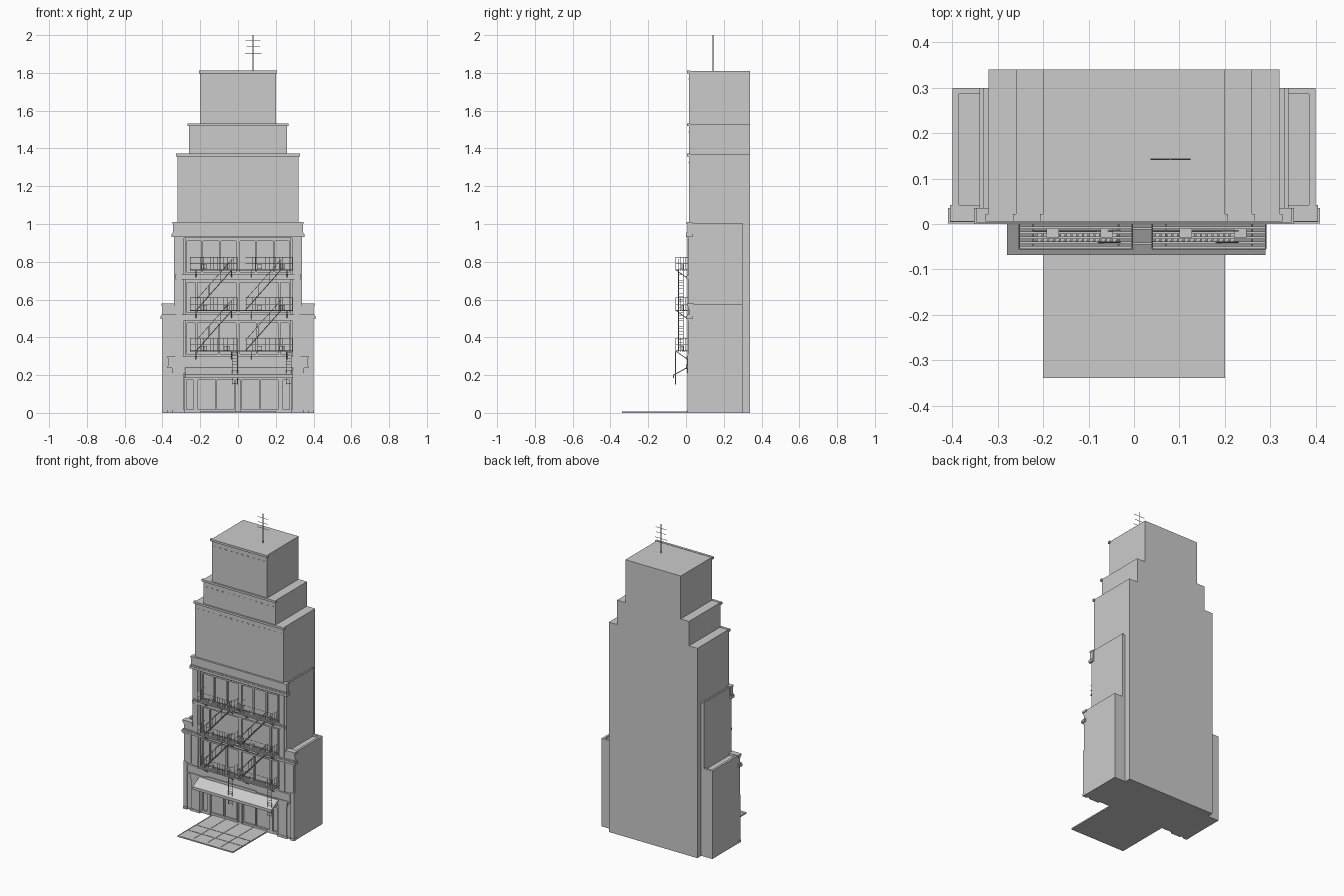
import bpy, bmesh, math
from mathutils import Vector, Matrix

stone = bpy.data.materials.new("plain grey")
stone.diffuse_color = (0.6, 0.6, 0.6, 1)


class Part:
    """Collects boxes and bars into one named object."""

    def __init__(self, name):
        self.name, self.bm = name, bmesh.new()

    def box(self, x0, x1, y0, y1, z0, z1):
        m = Matrix.Translation(((x0 + x1) / 2, (y0 + y1) / 2, (z0 + z1) / 2))
        m = m @ Matrix.Diagonal((x1 - x0, y1 - y0, z1 - z0, 1))
        bmesh.ops.create_cube(self.bm, size=1, matrix=m)

    def pair(self, x0, x1, *yz):
        self.box(x0, x1, *yz)
        self.box(-x1, -x0, *yz)

    def bar(self, a, b, r=0.0014, sides=4):
        a, b = Vector(a), Vector(b)
        d = b - a
        m = Matrix.Translation((a + b) / 2) @ d.to_track_quat('Z', 'Y').to_matrix().to_4x4()
        bmesh.ops.create_cone(self.bm, cap_ends=True, segments=sides, radius1=r,
                              radius2=r, depth=d.length, matrix=m)

    def slab(self, profile, x0, x1):
        # a (y, z) outline extruded along x
        f = self.bm.faces.new([self.bm.verts.new((x0, y, z)) for y, z in profile])
        ext = bmesh.ops.extrude_face_region(self.bm, geom=[f])['geom']
        bmesh.ops.translate(self.bm, vec=(x1 - x0, 0, 0),
                            verts=[v for v in ext if isinstance(v, bmesh.types.BMVert)])

    def done(self):
        bmesh.ops.recalc_face_normals(self.bm, faces=self.bm.faces)
        me = bpy.data.meshes.new(self.name)
        self.bm.to_mesh(me)
        self.bm.free()
        me.materials.append(stone)
        bpy.context.collection.objects.link(bpy.data.objects.new(self.name, me))


# Stepped tower with front coping and dentils on each setback
p = Part("tower")
p.box(-0.32, 0.32, 0.03, 0.34, 0, 0.95)
tiers = [(0.32, 0.95, 1.37), (0.26, 1.37, 1.53), (0.20, 1.53, 1.81)]
for w, z0, z1 in tiers:
    p.box(-w, w, 0.015, 0.34, z0, z1)
p.done()
p = Part("tower_coping")
for w, z0, z1 in tiers:
    p.box(-w - 0.007, w + 0.007, 0.006, 0.022, z1 - 0.012, z1 + 0.002)
    n = int(w * 50)
    for i in range(n):
        x = -w + (i + 0.5) * 2 * w / n
        p.box(x - 0.005, x + 0.005, 0.012, 0.018, z1 - 0.046, z1 - 0.041)
p.done()

# Side shoulders and lower wings with raised roof edges
p = Part("shoulders")
p.pair(0.315, 0.34, 0.015, 0.30, 0, 1.0)
p.pair(0.332, 0.34, 0.015, 0.30, 0.99, 1.005)
p.done()
p = Part("wings")
p.pair(0.335, 0.40, 0.015, 0.30, 0, 0.562)
p.pair(0.386, 0.40, 0.015, 0.30, 0.55, 0.575)
p.pair(0.335, 0.40, 0.286, 0.30, 0.55, 0.575)
p.pair(0.335, 0.40, 0.010, 0.040, 0.55, 0.575)
p.pair(0.335, 0.405, 0.005, 0.042, 0.565, 0.578)
p.done()

# Full-width cornices, friezes and string courses
p = Part("cornices")
for w, y0, z0, z1 in [(0.345, 0.008, 0.955, 1.0), (0.347, 0.003, 1.0, 1.01),
                      (0.340, 0.008, 0.925, 0.955), (0.352, 0.000, 0.931, 0.947),
                      (0.347, 0.003, 0.947, 0.955),
                      (0.330, 0.005, 0.705, 0.735), (0.334, 0.000, 0.712, 0.726),
                      (0.400, 0.008, 0.490, 0.520), (0.410, 0.001, 0.498, 0.512),
                      (0.405, 0.004, 0.512, 0.520),
                      (0.370, 0.006, 0.240, 0.300), (0.374, 0.002, 0.290, 0.300),
                      (0.374, 0.002, 0.238, 0.248)]:
    p.box(-w, w, y0, 0.035, z0, z1)
p.box(-0.23, 0.13, 0.000, 0.02, 0.232, 0.256)
p.done()

# Pilasters on every storey
p = Part("pilasters")
for x0, x1, y0, z0, z1 in [(0.285, 0.34, 0.014, 0, 0.94), (0.30, 0.325, 0.009, 0.735, 0.925),
                           (0.30, 0.325, 0.009, 0.52, 0.71), (0.345, 0.395, 0.010, 0.31, 0.49),
                           (0.295, 0.33, 0.009, 0.30, 0.49), (0.375, 0.40, 0.008, 0, 0.31),
                           (0.285, 0.345, 0.008, 0, 0.24), (0.28, 0.35, 0.005, 0, 0.015),
                           (0.372, 0.402, 0.005, 0, 0.015), (0.28, 0.35, 0.004, 0.21, 0.24)]:
    p.pair(x0, x1, y0, 0.035, z0, z1)
p.done()

# Window and shopfront frames
p = Part("window_frames")
for z0, z1, xs in [(0.735, 0.925, (0.005, 0.095, 0.19, 0.275)),
                   (0.52, 0.705, (0.005, 0.22, 0.275)),
                   (0.30, 0.49, (0.005, 0.10, 0.22, 0.275))]:
    for x in xs:
        p.pair(x - 0.005, x + 0.005, 0.020, 0.032, z0, z1)
    p.box(-0.28, 0.28, 0.018, 0.032, z0, z0 + 0.012)
    p.box(-0.28, 0.28, 0.018, 0.032, z1 - 0.014, z1)
p.done()
p = Part("shopfront")
for x, w in [(0.018, 0.004), (0.115, 0.003), (0.225, 0.012), (0.278, 0.006)]:
    p.pair(x - w, x + w, 0.016, 0.032, 0, 0.24)
p.pair(0.02, 0.28, 0.018, 0.032, 0, 0.018)
p.box(-0.28, 0.28, 0.018, 0.032, 0.175, 0.185)
p.done()

# Sloping shop awning with hanging front edge
p = Part("awning")
p.slab([(0.012, 0.246), (-0.068, 0.202), (-0.068, 0.184), (-0.064, 0.184),
        (-0.064, 0.198), (0.012, 0.240)], -0.28, 0.29)
p.done()

# Fire escape: two balconies per floor, stairs and drop ladders
p = Part("fire_escape_balconies")
floors = [0.325, 0.54, 0.755]
for z in floors:
    top = z + 0.07
    for x0, x1 in [(-0.253, -0.004), (0.04, 0.29)]:
        for i in range(6):
            y = -0.052 + i * 0.011
            p.box(x0, x1, y - 0.003, y + 0.003, z, z + 0.005)
        for h in (z + 0.004, z + 0.035, top):
            p.bar((x0, -0.055, h), (x1, -0.055, h))
            for x in (x0, x1):
                p.bar((x, -0.055, h), (x, 0.012, h))
        for i in range(15):
            x = x0 + (x1 - x0) * i / 14
            p.bar((x, -0.055, z), (x, -0.055, top), 0.0009)
        for x in (x0, x1):
            for i in range(4):
                p.bar((x, -0.04 + i * 0.013, z), (x, -0.04 + i * 0.013, top), 0.0009)
        # brackets below the floor
        for x in (x0 + 0.03, x1 - 0.03):
            p.bar((x, -0.05, z), (x, 0.012, z - 0.045), 0.002)
        for x in (x0 + 0.06, x1 - 0.07):
            p.box(x, x + 0.028, -0.03, -0.01, z + 0.006, z + 0.03)
    p.box(-0.004, 0.04, -0.045, -0.041, z, z + 0.005)
    p.box(-0.004, 0.04, -0.012, -0.008, z, z + 0.005)
p.done()

p = Part("fire_escape_stairs")
for z0, z1 in zip(floors, floors[1:]):
    for xa in (-0.22, 0.04):
        a, b = Vector((xa, 0, z0 + 0.005)), Vector((xa + 0.19, 0, z1 + 0.005))
        for y in (-0.040, -0.015):
            o, rail = Vector((0, y, 0)), Vector((0, y, 0.055))
            p.bar(a + o, b + o, 0.0022)
            p.bar(a + rail, b + rail)
            for t in (0.02, 0.35, 0.68, 0.98):
                q = a.lerp(b, t)
                p.bar(q + o, q + rail)
        for i in range(1, 15):
            c = a.lerp(b, i / 15)
            p.box(c.x - 0.005, c.x + 0.005, -0.040, -0.015, c.z - 0.001, c.z + 0.001)
p.done()

p = Part("drop_ladders")
for x0 in (-0.03, 0.255):
    for x in (x0, x0 + 0.027):
        p.bar((x, -0.055, 0.15), (x, -0.055, 0.325), 0.002)
    for i in range(11):
        z = 0.158 + i * 0.016
        p.bar((x0, -0.055, z), (x0 + 0.027, -0.055, z), 0.0012)
p.done()

# Pavement slabs with raised joints and kerb
p = Part("pavement")
p.box(-0.2, 0.2, -0.325, 0.03, 0, 0.006)
p.box(-0.2, 0.2, -0.339, -0.324, 0, 0.008)
for y in (-0.15, -0.235, -0.322):
    p.box(-0.2, 0.2, y - 0.0025, y + 0.0025, 0, 0.008)
for i in range(5):
    x = -0.198 + i * 0.099
    p.box(x - 0.002, x + 0.002, -0.325, 0.015, 0, 0.008)
p.done()

# Roof antenna
p = Part("antenna")
p.bar((0.08, 0.143, 1.81), (0.08, 0.143, 2.0), 0.0025, 6)
for z, w in [(1.905, 0.044), (1.94, 0.036), (1.972, 0.04)]:
    p.bar((0.08 - w, 0.143, z), (0.08 + w, 0.143, z), 0.0016)
p.done()
